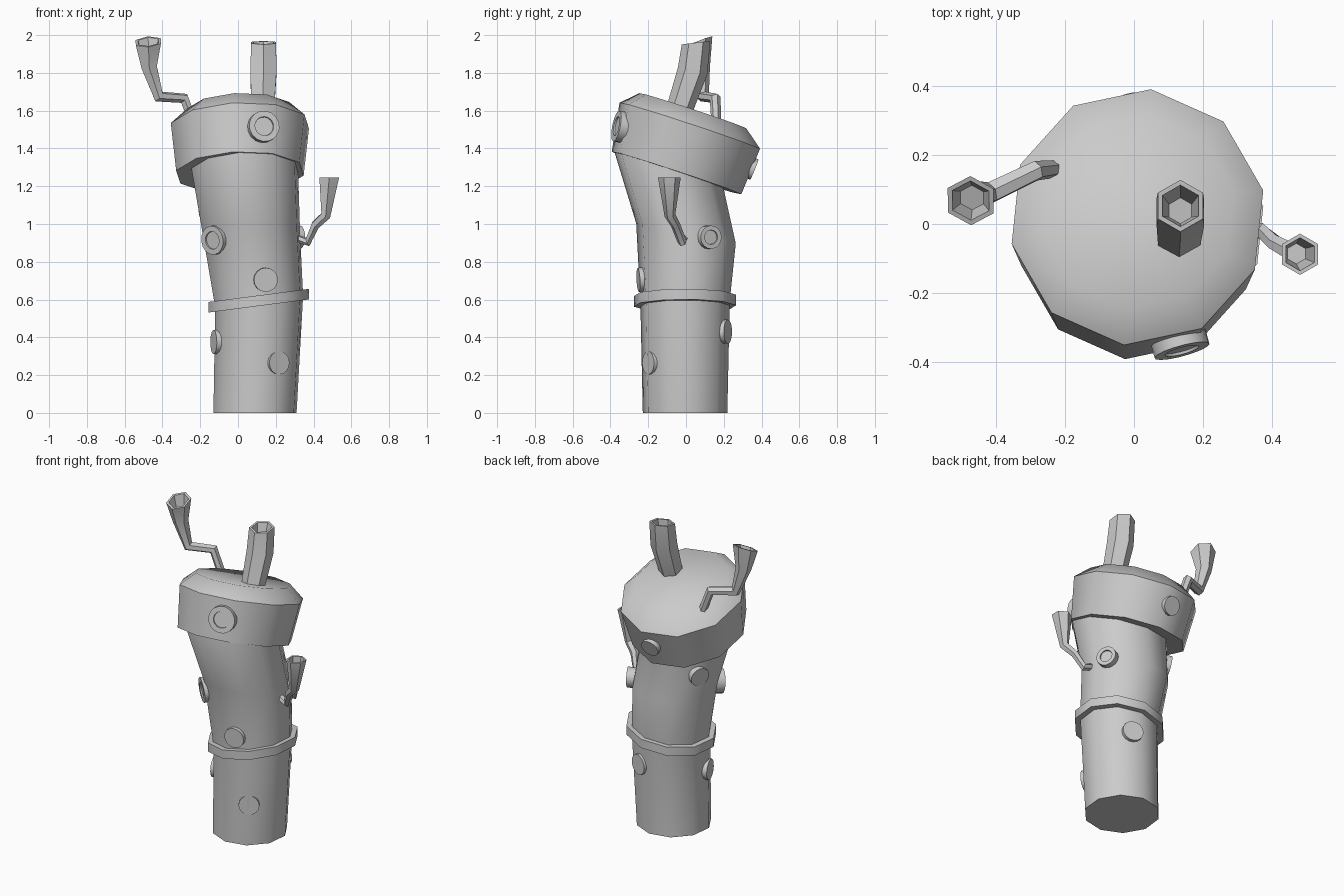
import bpy, math
from mathutils import Vector

cube = bpy.data.objects.get("Cube")
if cube:
    bpy.data.objects.remove(cube, do_unlink=True)

GREY = (0.6, 0.6, 0.6, 1)
mat = bpy.data.materials.new("plain_grey")
mat.use_nodes = True
mat.diffuse_color = GREY
mat.node_tree.nodes["Principled BSDF"].inputs["Base Color"].default_value = GREY


def slanted_ring(centre, r, slope=(0, 0), sides=10, start=12):
    """Round in plan, with its height sloping along x and y."""
    c = Vector(centre)
    pts = []
    for i in range(sides):
        a = math.radians(start) + math.tau * i / sides
        x, y = r * math.cos(a), r * math.sin(a)
        pts.append(c + Vector((x, y, x * slope[0] + y * slope[1])))
    return pts


def facing_ring(centre, r, normal, sides=6, start=30):
    """Circle square to a direction."""
    q = Vector((0, 0, 1)).rotation_difference(Vector(normal).normalized())
    flat = slanted_ring((0, 0, 0), r, sides=sides, start=start)
    return [Vector(centre) + q @ p for p in flat]


def loft(name, rings, closed=False, angle=40):
    """Skin a list of rings; ends are capped, or joined when closed."""
    n = len(rings[0])
    verts = [p for ring in rings for p in ring]
    count = len(rings)
    faces = []
    for k in range(count if closed else count - 1):
        a, b = k * n, (k + 1) % count * n
        for i in range(n):
            j = (i + 1) % n
            faces.append((a + i, a + j, b + j, b + i))
    if not closed:
        faces.append(tuple(reversed(range(n))))
        faces.append(tuple(range((count - 1) * n, count * n)))
    mesh = bpy.data.meshes.new(name)
    mesh.from_pydata(verts, [], faces)
    mesh.materials.append(mat)
    ob = bpy.data.objects.new(name, mesh)
    bpy.context.collection.objects.link(ob)
    bpy.ops.object.select_all(action='DESELECT')
    ob.select_set(True)
    bpy.context.view_layer.objects.active = ob
    bpy.ops.object.shade_smooth_by_angle(angle=math.radians(angle))
    return ob


def pipe(name, path, mouth, depth):
    """Six-sided pipe along (point, radius) pairs with a hollow mouth."""
    pts = [Vector(p) for p, r in path]
    rings = []
    for i, (p, r) in enumerate(path):
        if i == len(path) - 1:
            d = Vector(mouth)
        else:
            d = pts[i + 1] - pts[i]
            if i:
                d = d.normalized() + (pts[i] - pts[i - 1]).normalized()
        rings.append(facing_ring(p, r, d))
    top, r = pts[-1], path[-1][1]
    inward = (pts[-2] - top).normalized() * depth
    rings.append(facing_ring(top, r * 0.8, mouth))
    rings.append(facing_ring(top + inward, r * 0.5, mouth))
    loft(name, rings)


def button(name, centre, normal, r, recessed):
    """Short round stud, some with a sunken middle."""
    n = Vector(normal).normalized()
    c = Vector(centre)
    steps = [(-0.04, r), (0.018, r)]
    if recessed:
        steps += [(0.018, r * 0.62), (0.01, r * 0.6)]
    loft(name, [facing_ring(c + n * h, s, n, 16) for h, s in steps], angle=30)


# Leaning stem, flaring up into the cap
loft("stem", [
    slanted_ring((0.09, -0.005, 0), 0.225),
    slanted_ring((0.112, -0.005, 0.59), 0.238, (0.13, 0)),
    slanted_ring((0.07, 0, 0.95), 0.265, (0, -0.2)),
    slanted_ring((0.035, -0.09, 1.285), 0.29, (0, -0.33)),
    slanted_ring((0.03, -0.05, 1.4), 0.29, (0, -0.33)),
])

# Collar round the stem
band = [((0.11, -0.005, z), r) for z, r in
        [(0.566, 0.22), (0.566, 0.272), (0.622, 0.272), (0.622, 0.22)]]
loft("collar", [slanted_ring(c, r, (0.13, 0)) for c, r in band], closed=True)

# Tilted cap with a bevelled top
loft("cap", [
    slanted_ring((0.01, -0.05, 1.27), 0.345, (0.03, -0.33)),
    slanted_ring((0.01, 0.02, 1.52), 0.374, (0.03, -0.33)),
    slanted_ring((0.01, 0.035, 1.60), 0.285, (0.03, -0.33)),
], angle=50)

# Chimney and two bent horns
pipe("chimney", [((0.13, -0.05, 1.56), 0.068), ((0.135, 0.035, 1.81), 0.08),
                 ((0.135, 0.053, 1.96), 0.076)], (0, -0.12, 1), 0.12)
pipe("tall_horn", [((-0.23, 0.16, 1.52), 0.025), ((-0.285, 0.155, 1.665), 0.03),
                   ((-0.42, 0.09, 1.675), 0.033), ((-0.47, 0.08, 1.83), 0.047),
                   ((-0.475, 0.068, 1.965), 0.077)], (-0.08, -0.4, 1), 0.1)
pipe("side_horn", [((0.29, -0.01, 0.93), 0.022), ((0.37, -0.02, 0.905), 0.024),
                   ((0.41, -0.055, 0.995), 0.025), ((0.465, -0.085, 1.045), 0.029),
                   ((0.483, -0.088, 1.245), 0.06)], (0, 0, 1), 0.12)

# Round studs: name, centre, facing, radius, sunken middle
for spec in [
    ("cap_front_stud", (0.135, -0.352, 1.515), (0.27, -1, 0.2), 0.083, True),
    ("cap_back_stud", (0.01, 0.345, 1.295), (-0.05, 0.93, -0.38), 0.058, False),
    ("front_right_stud", (-0.125, -0.165, 0.915), (-0.7, -0.8, -0.1), 0.077, True),
    ("front_upper_stud", (0.145, -0.235, 0.705), (0.15, -1, -0.05), 0.064, False),
    ("front_lower_stud", (0.21, -0.185, 0.265), (0.5, -0.85, 0), 0.062, False),
    ("right_stud", (-0.112, -0.06, 0.375), (-1, -0.28, 0), 0.064, False),
    ("left_stud", (0.312, 0.125, 0.93), (0.9, 0.45, 0), 0.062, True),
    ("back_lower_stud", (0.185, 0.205, 0.43), (0.35, 0.95, 0), 0.064, False),
    ("back_upper_stud", (-0.165, 0.105, 1.06), (-0.9, 0.45, -0.15), 0.06, False),
]:
    button(*spec)
